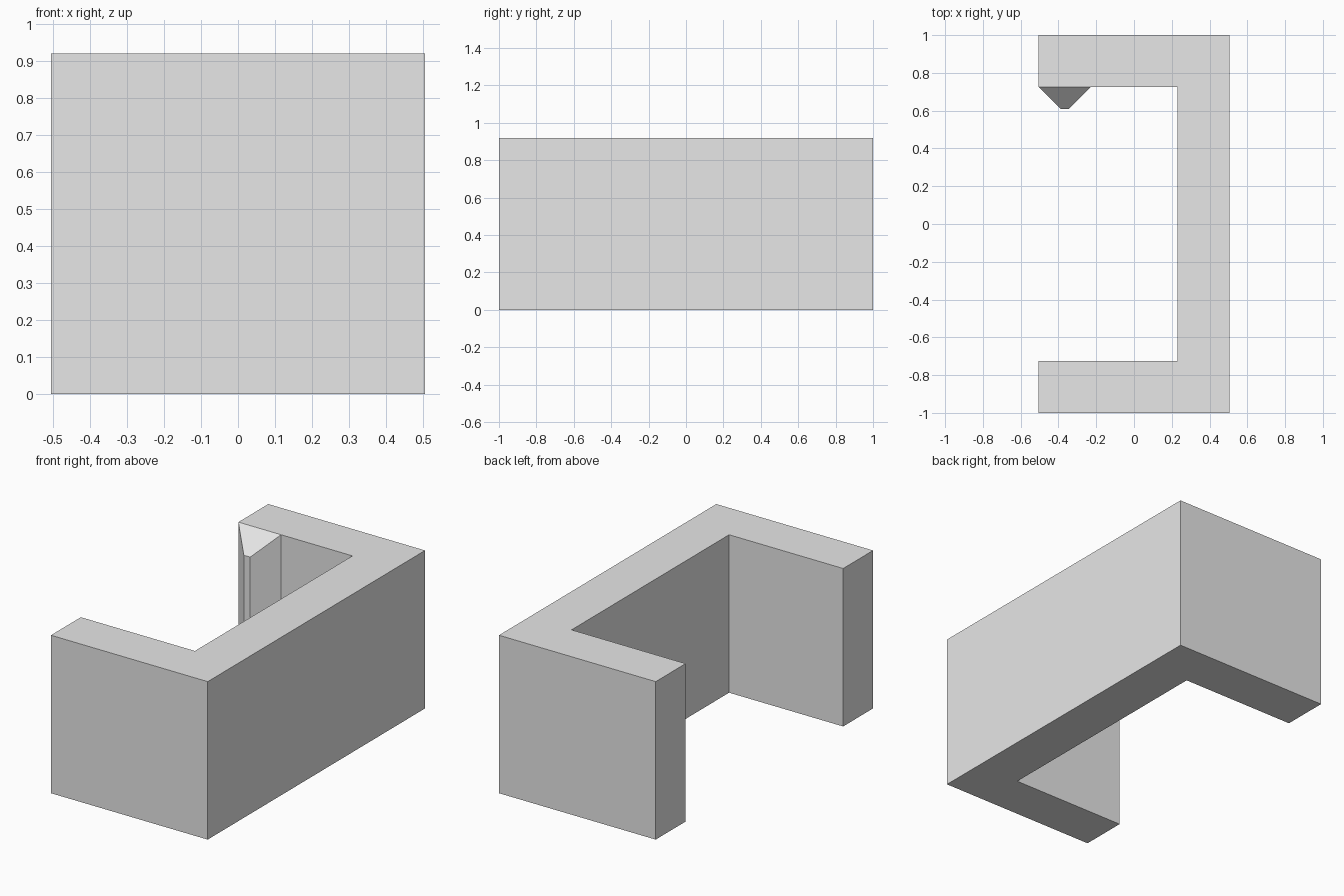
import bpy
import bmesh

cube = bpy.data.objects.get("Cube")
if cube:
    bpy.data.objects.remove(cube, do_unlink=True)

HEIGHT = 0.92
HALF_X, HALF_Y = 0.505, 1.0
WALL = 0.275      # wall thickness
TAPER = 0.117     # depth and slope of the tapered catch

grey = bpy.data.materials.new("plain grey")
grey.use_nodes = True
grey.diffuse_color = (0.8, 0.8, 0.8, 1)
grey.node_tree.nodes["Principled BSDF"].inputs["Base Color"].default_value = (0.8, 0.8, 0.8, 1)


def add_prism(name, profile, direction, taper=None):
    """Extrude a flat profile along a direction, optionally moving the end points."""
    bm = bmesh.new()
    face = bm.faces.new([bm.verts.new(p) for p in profile])
    result = bmesh.ops.extrude_face_region(bm, geom=[face], use_keep_orig=True)
    end = [g for g in result["geom"] if isinstance(g, bmesh.types.BMVert)]
    bmesh.ops.translate(bm, verts=end, vec=direction)
    if taper:
        for v in end:
            taper(v.co)
    bmesh.ops.recalc_face_normals(bm, faces=bm.faces)
    mesh = bpy.data.meshes.new(name)
    bm.to_mesh(mesh)
    bm.free()
    mesh.materials.append(grey)
    obj = bpy.data.objects.new(name, mesh)
    bpy.context.collection.objects.link(obj)
    return obj


# Channel-shaped bracket, open towards -x
inner_x, inner_y = HALF_X - WALL, HALF_Y - WALL
half = [(HALF_X, HALF_Y), (-HALF_X, HALF_Y), (-HALF_X, inner_y), (inner_x, inner_y)]
outline = half + [(x, -y) for x, y in reversed(half)]
add_prism("bracket_body", [(x, y, 0) for x, y in outline], (0, 0, HEIGHT))

# Tapered catch on the inside of the back arm, sloping in on all four sides
x0, x1 = -HALF_X, -HALF_X + WALL
mid_x, mid_z = (x0 + x1) / 2, HEIGHT / 2


def slope_in(co):
    co.x += TAPER if co.x < mid_x else -TAPER
    co.z += TAPER if co.z < mid_z else -TAPER


base = [(x0, inner_y, 0), (x1, inner_y, 0), (x1, inner_y, HEIGHT), (x0, inner_y, HEIGHT)]
add_prism("tapered_catch", base, (0, -TAPER, 0), slope_in)
